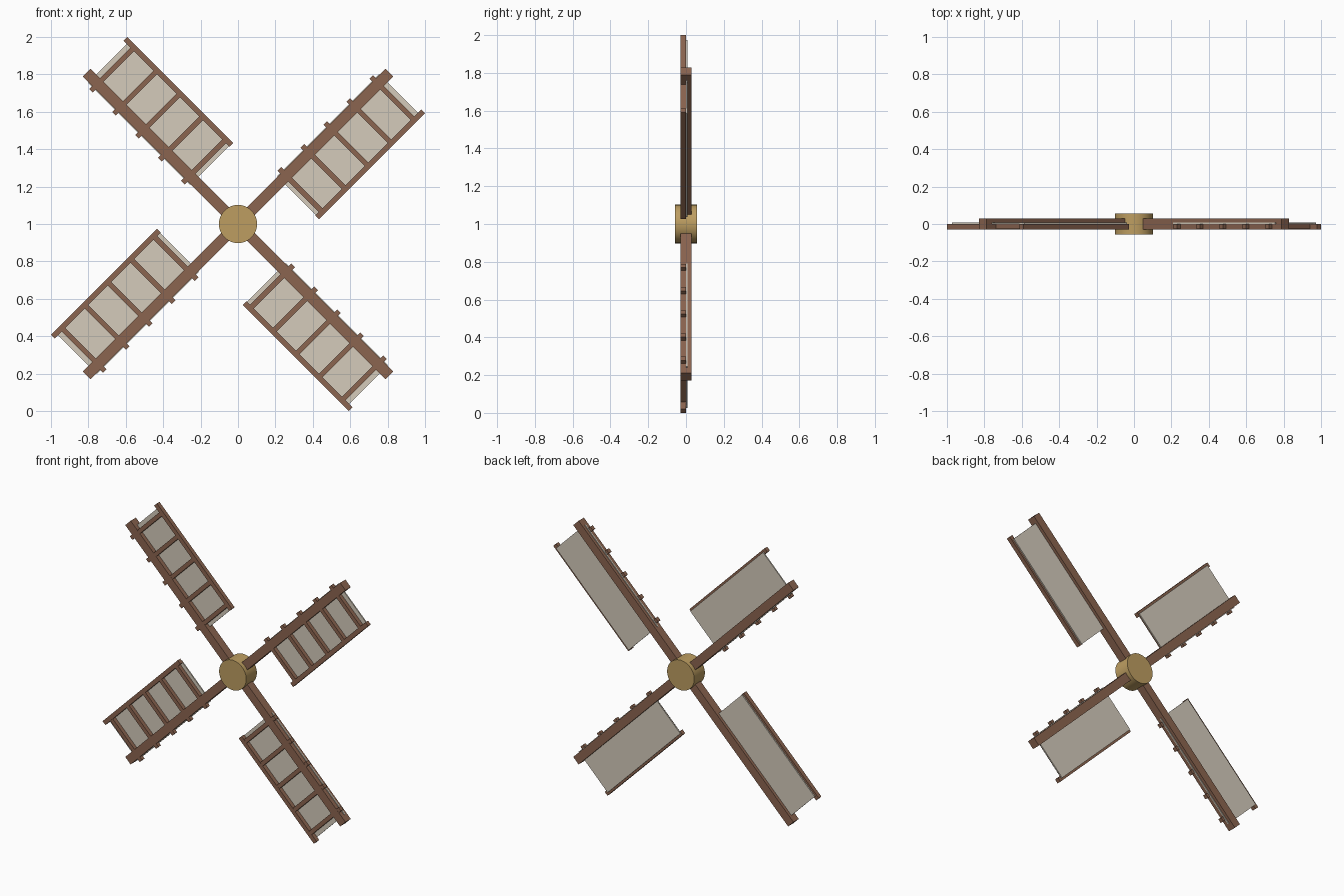
import bpy, bmesh, math
from mathutils import Matrix, Vector

if "Cube" in bpy.data.objects:
    bpy.data.objects.remove(bpy.data.objects["Cube"])


def material(name, color):
    m = bpy.data.materials.new(name)
    m.diffuse_color = (*color, 1)
    m.use_nodes = True
    m.node_tree.nodes["Principled BSDF"].inputs["Base Color"].default_value = m.diffuse_color
    return m


WOOD = material("wood", (0.26, 0.13, 0.08))
CLOTH = material("cloth", (0.66, 0.60, 0.50))
BRASS = material("hub_tan", (0.51, 0.34, 0.12))
CENTRE = Matrix.Translation((0, 0, 1))


def boxes(name, specs, mat, turn):
    """One object from boxes (x0, x1, y0, y1, z0, z1), turned about the hub."""
    bm = bmesh.new()
    for x0, x1, y0, y1, z0, z1 in specs:
        mid = Vector((x0 + x1, y0 + y1, z0 + z1)) / 2
        size = Matrix.Diagonal((x1 - x0, y1 - y0, z1 - z0, 1))
        bmesh.ops.create_cube(bm, size=1, matrix=Matrix.Translation(mid) @ size)
    bm.transform(CENTRE @ Matrix.Rotation(turn, 4, 'Y'))
    me = bpy.data.meshes.new(name)
    bm.to_mesh(me)
    bm.free()
    me.materials.append(mat)
    ob = bpy.data.objects.new(name, me)
    bpy.context.collection.objects.link(ob)
    return ob


# hub
bpy.ops.mesh.primitive_cylinder_add(vertices=48, radius=0.102, depth=0.114,
                                    location=(0, 0, 1), rotation=(math.pi / 2, 0, 0))
hub = bpy.context.object
hub.name = "hub"
hub.data.materials.append(BRASS)
bpy.ops.object.shade_smooth_by_angle(angle=math.radians(35))

# four sails, each drawn pointing up with the cloth on its clockwise side
H = 0.0285
for i in range(4):
    turn = math.radians(45 + 90 * i)
    n = i + 1
    boxes(f"sail_arm_{n}", [(-H, H, -H, H, 0.03, 1.144)], WOOD, turn)
    boxes(f"sail_rail_{n}", [(0.260, 0.289, -H, 0, 0.325, 1.125)], WOOD, turn)
    # rungs run through the arm and stick out on the far side
    rungs = []
    for k in range(5):
        z = 0.365 + 0.1735 * k
        rungs.append((-0.052, 0.27, -0.028, -0.001, z - 0.0135, z + 0.0135))
    boxes(f"sail_rungs_{n}", rungs, WOOD, turn)
    # cloth lies behind the rungs
    boxes(f"sail_cloth_{n}", [(-0.034, 0.275, -0.0005, 0.008, 0.328, 1.102)], CLOTH, turn)
